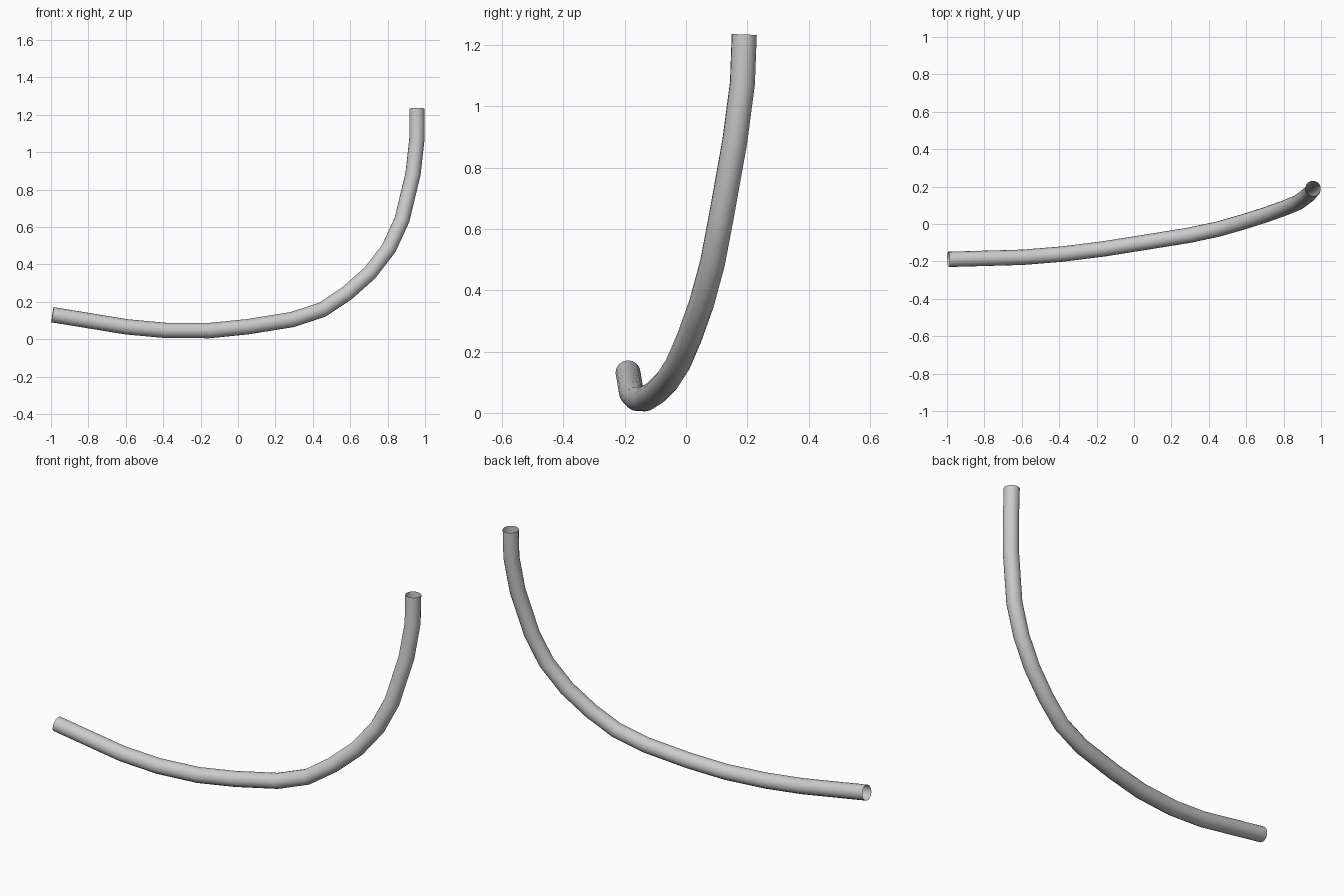
import bpy

if "Cube" in bpy.data.objects:
    bpy.data.objects.remove(bpy.data.objects["Cube"])

# Centre line of the bent tube
path = [
    (-0.992, -0.189, 0.131), (-0.595, -0.178, 0.066), (-0.385, -0.161, 0.047),
    (-0.155, -0.132, 0.046), (0.053, -0.099, 0.067), (0.29, -0.061, 0.105),
    (0.451, -0.027, 0.158), (0.583, 0.011, 0.246), (0.706, 0.05, 0.355),
    (0.807, 0.086, 0.487), (0.877, 0.115, 0.639), (0.936, 0.159, 0.885),
    (0.957, 0.184, 1.075), (0.957, 0.190, 1.234),
]

curve = bpy.data.curves.new("bent_tube", 'CURVE')
curve.dimensions = '3D'
curve.bevel_depth = 0.041
curve.bevel_resolution = 6
curve.use_fill_caps = False  # both ends stay open
spline = curve.splines.new('POLY')
spline.points.add(len(path) - 1)
for point, co in zip(spline.points, path):
    point.co = (*co, 1)

tube = bpy.data.objects.new("bent_tube", curve)
bpy.context.collection.objects.link(tube)

# Turn the swept curve into a smooth mesh
bpy.context.view_layer.objects.active = tube
tube.select_set(True)
bpy.ops.object.convert(target='MESH')
bpy.ops.object.shade_smooth()
